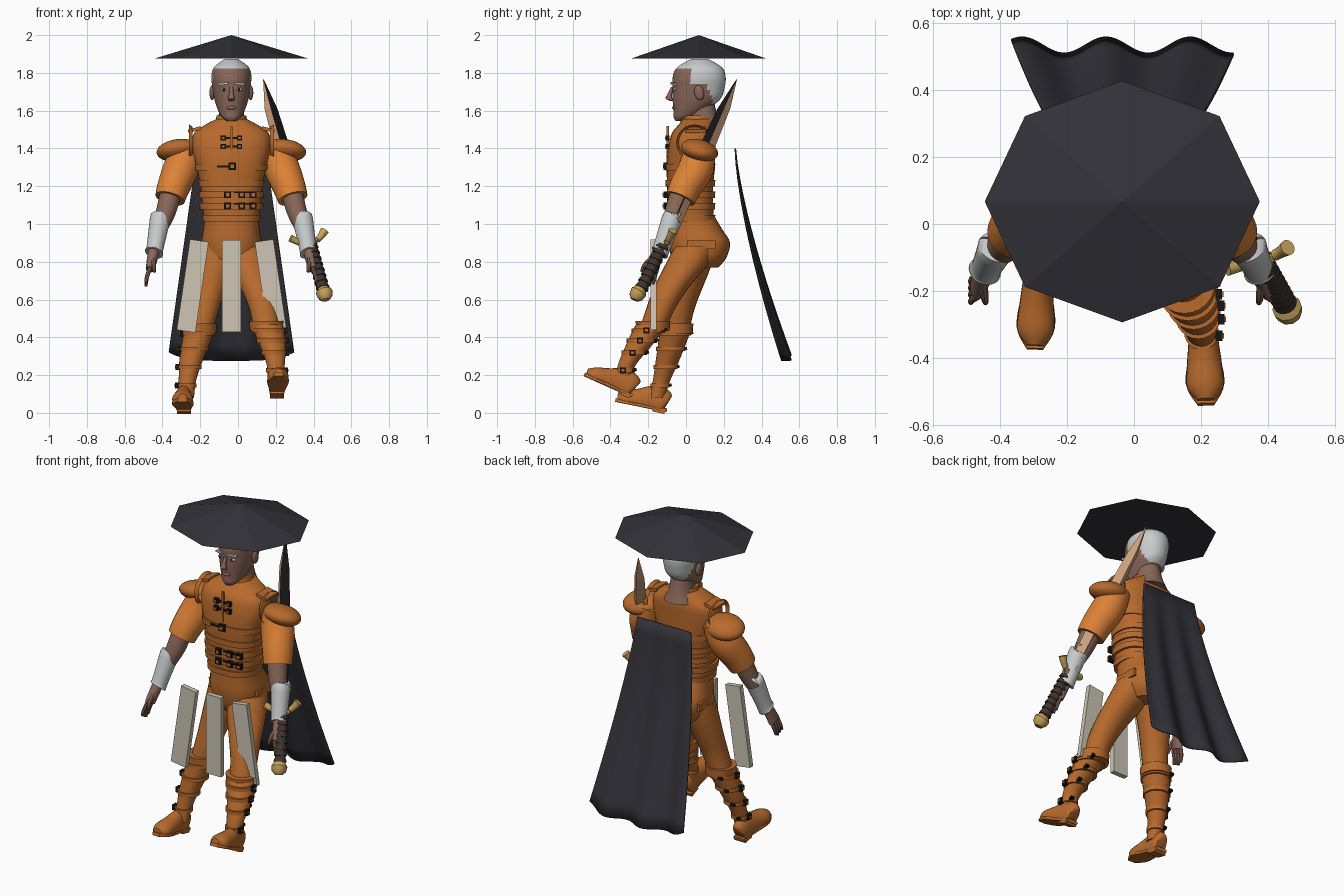
import bpy, bmesh, math
from mathutils import Vector, Matrix, Euler

if "Cube" in bpy.data.objects:
    bpy.data.objects.remove(bpy.data.objects["Cube"])

MID = -0.035  # body centre line


def material(name, r, g, b):
    m = bpy.data.materials.new(name)
    m.use_nodes = True
    m.diffuse_color = (r, g, b, 1)
    m.node_tree.nodes["Principled BSDF"].inputs["Base Color"].default_value = (r, g, b, 1)
    return m


LEATHER = material("brown_leather", .48, .145, .026)
ORANGE = material("orange_cloth", .72, .22, .037)
SKIN = material("skin", .25, .135, .10)
WHITE = material("pale_grey", .58, .60, .60)
BEIGE = material("beige_panel", .61, .56, .46)
DARK = material("charcoal_cloth", .032, .031, .040)
BLACK = material("black_metal", .008, .008, .008)
GOLD = material("gold", .58, .37, .11)
GRIP = material("dark_grip", .05, .034, .027)
TAN = material("tan_blade", .60, .35, .20)


def finish(name, bm, mat, angle=0.7):
    bmesh.ops.recalc_face_normals(bm, faces=bm.faces)
    me = bpy.data.meshes.new(name)
    bm.to_mesh(me)
    bm.free()
    me.materials.append(mat)
    if angle:
        me.shade_smooth()
        me.set_sharp_from_angle(angle=angle)
    ob = bpy.data.objects.new(name, me)
    bpy.context.collection.objects.link(ob)
    return ob


def resample(rows, k):
    """Smooth curve through rows of numbers."""
    rows = [tuple(r) + (r[-1],) * (5 - len(r)) for r in rows]
    out = []
    for i in range(len(rows) - 1):
        p = [rows[max(0, min(len(rows) - 1, i + j))] for j in (-1, 0, 1, 2)]
        for s in range(k):
            t = s / k
            out.append([b + .5 * t * (c - a + t * (2*a - 5*b + 4*c - d + t * (3*(b - c) + d - a)))
                        for a, b, c, d in zip(*p)])
    return out + [list(rows[-1])]


def loft(name, rows, mat, flat=False, n=24, k=4, power=2, angle=0.7, twist=0):
    """Skin of rings given as x, y, z, radius (, second radius)."""
    rows = resample(rows, k)
    bm = bmesh.new()
    rings = []
    for i, (x, y, z, ra, rb) in enumerate(rows):
        a, b = rows[max(i - 1, 0)], rows[min(i + 1, len(rows) - 1)]
        t = Vector((0, 0, 1)) if flat else (Vector(b[:3]) - Vector(a[:3])).normalized()
        ref = Vector((0, 1, 0)) if abs(t.x) > .75 else Vector((1, 0, 0))
        u = (ref - t * ref.dot(t)).normalized()
        v = t.cross(u)
        ring = []
        for j in range(n):
            q = math.tau * j / n + twist
            c, s = math.cos(q), math.sin(q)
            c, s = (math.copysign(abs(w) ** (2 / power), w) for w in (c, s))
            ring.append(bm.verts.new(Vector((x, y, z)) + u * ra * c + v * rb * s))
        rings.append(ring)
    for r, s in zip(rings, rings[1:]):
        for j in range(n):
            bm.faces.new((r[j], r[(j + 1) % n], s[(j + 1) % n], s[j]))
    bm.faces.new(rings[0])
    bm.faces.new(rings[-1])
    return finish(name, bm, mat, angle)


def place(loc, size, rot):
    return Matrix.LocRotScale(Vector(loc), Euler(rot), Vector(size))


def box(name, loc, size, mat, rot=(0, 0, 0)):
    bm = bmesh.new()
    bmesh.ops.create_cube(bm, size=1, matrix=place(loc, size, rot))
    return finish(name, bm, mat, 0)


def ball(name, loc, size, mat, rot=(0, 0, 0)):
    bm = bmesh.new()
    bmesh.ops.create_uvsphere(bm, u_segments=24, v_segments=14, radius=1, matrix=place(loc, size, rot))
    return finish(name, bm, mat, 1)


def buckle(name, loc, size, rot=(0, 0, 0)):
    box(name, loc, (size, .02, size), BLACK, rot)
    off = Euler(rot).to_matrix() @ Vector((0, -.008, 0))
    box(name + "_strap", Vector(loc) + off, (size * .5, .012, size * .45), LEATHER, rot)


# Hat: flat eight-sided cone
bm = bmesh.new()
bmesh.ops.create_cone(bm, cap_ends=True, segments=8, radius1=1, radius2=0, depth=.125,
                      matrix=Matrix.Translation((MID, .067, 1.9375)) @ Matrix.Diagonal((.41, .36, 1, 1)))
for v in bm.verts:  # turn so that a corner lies on each axis
    if abs(v.co.x - MID) < 1e-4 and abs(v.co.y - .067) < 1e-4:
        v.co.z = 2.0
finish("hat", bm, DARK, 0)

# Head, with hair painted by position
head = loft("head", [(MID, -.03, 1.545, .025, .025), (MID, -.01, 1.565, .05, .055), (MID, .02, 1.60, .07, .085),
                     (MID, .055, 1.66, .09, .126), (MID, .066, 1.72, .1, .138), (MID, .07, 1.78, .106, .14),
                     (MID, .072, 1.83, .092, .118), (MID, .072, 1.874, .035, .045)], SKIN, True, 40, 6, 2.1)
head.data.materials.append(WHITE)
for f in head.data.polygons:
    x, y, z = f.center
    hairline = .03 if z > 1.74 else .11 + (1.74 - z) * .4
    f.material_index = int(z > 1.825 or (y > hairline and z > 1.63))
loft("nose", [(MID, -.07, 1.725, .009), (MID, -.085, 1.69, .012), (MID, -.09, 1.665, .018), (MID, -.07, 1.65, .012)],
     SKIN, True, 12)
ball("lips", (MID, -.062, 1.615), (.026, .012, .01), SKIN)
loft("neck", [(MID, .10, 1.50, .095, .09), (MID, .09, 1.56, .07, .08), (MID, .075, 1.66, .062, .07)], SKIN, True)
for s, side in ((-1, "right"), (1, "left")):
    ball(side + "_ear", (MID + s * .102, .07, 1.695), (.014, .026, .04), SKIN, (.2, 0, 0))
    box(side + "_eyebrow", (MID + s * .042, -.066, 1.742), (.055, .016, .011), WHITE, (0, s * .12, s * .3))
    ball(side + "_eye", (MID + s * .04, -.058, 1.712), (.018, .012, .008), WHITE)
    ball(side + "_iris", (MID + s * .04, -.067, 1.712), (.007, .005, .007), BLACK)

# Vest, collar and trousers seat
loft("vest", [(MID, .025, 1.02, .145, .122), (MID, .022, 1.1, .155, .122), (MID, .022, 1.2, .165, .122),
              (MID, .025, 1.3, .185, .128), (MID, .03, 1.4, .208, .125), (MID, .04, 1.48, .198, .115),
              (MID, .055, 1.53, .13, .09), (MID, .065, 1.555, .08, .08)], LEATHER, True, 36, 4, 2.5)
loft("collar", [(MID, .06, 1.52, .1, .095), (MID, .06, 1.545, .085, .088), (MID, .062, 1.575, .078, .082)], LEATHER, True)
loft("trousers_seat", [(MID, .06, .77, .11, .11), (MID, .068, .82, .15, .145), (MID, .07, .90, .16, .163),
                       (MID, .05, .97, .15, .143), (MID, .027, 1.05, .143, .118)], LEATHER, True, 32, 4, 2.3)
for z, a in ((1.03, .152), (1.095, .168), (1.155, .172), (1.215, .173), (1.3, .191)):
    loft("belt", [(MID, .023, z - .017, a, .131), (MID, .023, z + .017, a + .002, .132)], LEATHER, True, 36, 1, 2.5)
box("vest_front_seam", (MID, -.097, 1.4), (.012, .012, .24), LEATHER)
for z in (1.095, 1.155):
    for x in (-.055, .02, .08):
        buckle("waist_buckle", (x, -.112 + abs(x - MID) * .1, z), .036)
    box("buckle_strap", (.03, -.113, z + .012), (.1, .012, .008), BLACK)
buckle("chest_buckle", (-.03, -.108, 1.305), .04)
box("chest_buckle_strap", (-.08, -.104, 1.305), (.06, .012, .012), BLACK)
for z in (1.41, 1.455):
    box("toggle_cord", (MID, -.097, z), (.1, .01, .012), BLACK)
    for s in (-1, 1):
        buckle("toggle", (MID + s * .043, -.098, z), .028)

# Arms, pads, wrist guards and hands, mirrored about the body
for s, side in ((-1, "right"), (1, "left")):
    def mirrored(rows):
        return [(MID + s * r[0],) + tuple(r[1:]) for r in rows]

    def limb(name, rows, mat, **kw):
        return loft(side + name, mirrored(rows), mat, **kw)

    bm = bmesh.new()
    ring = [bm.verts.new((MID + s * (.205 + .02 * o), .045 + (.085 + .012 * o) * math.cos(q / 24 * math.tau),
                          1.43 + (.085 + .012 * o) * math.sin(q / 24 * math.tau))) for o in (0, 1) for q in range(24)]
    for q in range(24):
        r = (q + 1) % 24
        bm.faces.new((ring[q], ring[r], ring[24 + r], ring[24 + q]))
    finish(side + "_armhole_trim", bm, LEATHER)
    box(side + "_shoulder_strap", (MID + s * .195, .05, 1.5), (.07, .11, .018), LEATHER, (0, s * .25, 0))
    ball(side + "_shoulder_pad", (MID + s * .28, .072, 1.39), (.117, .1, .056), LEATHER, (-.25, s * .12, 0))
    limb("_sleeve", [(.225, .075, 1.41, .08), (.265, .055, 1.3, .094), (.305, 0, 1.2, .087), (.325, -.03, 1.135, .08)], ORANGE)
    limb("_forearm", [(.32, -.025, 1.17, .057), (.345, -.058, 1.07, .053), (.375, -.085, .99, .044)], SKIN)
    limb("_wrist_guard", [(.376, -.072, 1.025, .057), (.38, -.08, 1.01, .054), (.405, -.13, .87, .045), (.41, -.14, .848, .05)],
         WHITE)
    limb("_palm", [(.41, -.14, .86, .03), (.42, -.165, .81, .028, .035), (.432, -.185, .76, .022, .042)], SKIN)
    for i in range(4):
        y = -.155 - .02 * i
        limb("_finger", [(.43, y, .77, .011), (.447, y - .01, .72, .011), (.452, y - .02, .67 + .01 * abs(i - 1), .007)], SKIN, n=8)
    limb("_thumb", [(.415, -.18, .82, .014), (.41, -.22, .78, .012), (.407, -.235, .745, .008)], SKIN, n=8)
    box(side + "_pocket_flap", (MID + s * .158, .08, .89), (.016, .15, .045), LEATHER, (0, s * .05, 0))

# Legs and boots, each in its own stride pose
LEGS = {
    "left": (1, [(.15, -.175, .45, .07), (.135, -.135, .55, .076), (.105, -.08, .66, .092), (.06, 0, .78, .112), (.035, .05, .88, .11)],
             [(.2, -.335, .16, .042), (.2, -.315, .25, .047), (.187, -.26, .34, .066), (.167, -.21, .42, .08), (.15, -.175, .475, .086)],
             (.205, -.295, .085), -.42),
    "right": (-1, [(-.2, -.05, .44, .07), (-.175, -.03, .55, .075), (-.15, 0, .66, .087), (-.12, .03, .78, .104), (-.1, .05, .88, .11)],
              [(-.275, -.155, .08, .042), (-.268, -.13, .17, .046), (-.25, -.1, .27, .061), (-.215, -.065, .4, .078), (-.2, -.05, .46, .083)],
              (-.285, -.11, .005), -.2),
}
for side, (s, thigh, shin, heel, pitch) in LEGS.items():
    loft(side + "_trouser_leg", thigh, LEATHER, True)
    loft(side + "_boot_shaft", shin, LEATHER, True)
    x, y, z, r = shin[-1]
    loft(side + "_boot_cuff", [(x, y, z - .04, r + .002), (x, y, z + .012, r + .006)], LEATHER, True, k=1)
    pose = place(heel, (1, 1, 1), (pitch, 0, s * .04))
    foot = loft(side + "_boot_foot", [(0, 0, .04, .03, .05), (0, -.02, .045, .042, .075), (0, -.08, .045, .045, .08),
                                      (0, -.15, .035, .052, .06), (0, -.22, .025, .054, .045), (0, -.262, .02, .025, .025)], LEATHER)
    sole = loft(side + "_boot_sole", [(0, .005, .008, .036, .012), (0, -.08, .008, .042, .012), (0, -.2, .008, .058, .012),
                                      (0, -.27, .008, .025, .012)], LEATHER, power=4)
    for ob in (foot, sole):
        for v in ob.data.vertices:
            v.co.z = max(v.co.z, 0)
        ob.data.transform(pose)
    box(side + "_boot_heel", pose @ Vector((0, -.035, .003)), (.075, .065, .028), LEATHER, (pitch, 0, 0))
    rows = resample(shin, 4)
    for i in (3, 7, 10, 13):  # boot straps with buckles
        x, y, z, r = rows[i][:4]
        loft(side + "_boot_strap", [(x, y, z - .011, r + .007), (x, y, z + .011, r + .007)], LEATHER, True, k=1)
        buckle(side + "_boot_buckle", (x + s * (r + .008), y - .01, z), .032, (0, 0, s * math.pi / 2))
        box(side + "_strap_end", (x + s * r * .5, y + r, z), (.02, .035, .016), BLACK, (.3, 0, 0))

# Three hanging panels
for x, tilt in ((-.24, .145), (MID, 0), (.173, -.145)):
    box("hanging_panel", (x, -.172, .672), (.1, .03, .485), BEIGE, (0, tilt, 0))

# Pleated cape
bm = bmesh.new()
COLS, ROWS = 60, 14
grid = []
for j in range(ROWS + 1):
    t = j / ROWS
    for i in range(COLS + 1):
        u = 2 * i / COLS - 1
        wave = math.cos((u + .9) * math.pi * 2.65)
        grid.append(bm.verts.new((MID + u * (.18 + .152 * t), .265 + .27 * t ** 1.4 + .024 * t * wave,
                                  1.4 - t * (1.122 - .045 * u ** 4))))
for j in range(ROWS):
    for i in range(COLS):
        a = j * (COLS + 1) + i
        bm.faces.new((grid[a], grid[a + 1], grid[a + COLS + 2], grid[a + COLS + 1]))
cape = finish("cape", bm, DARK)
cape.modifiers.new("thickness", "SOLIDIFY").thickness = .008

# Sword: blade, guard, wrapped grip, pommel
blade = loft("sword_blade", [(.37, -.11, .9, .04), (.24, .1, 1.38, .043), (.175, .2, 1.61, .034), (.135, .268, 1.765, .002)],
             TAN, True, 4, 1, angle=0)
blade.data.materials.append(BLACK)
for f in blade.data.polygons:
    f.material_index = int(f.normal.x > .2 and f.normal.y < -.2)
loft("sword_guard", [(.278, -.135, .925, .02), (.33, -.122, .9, .016), (.385, -.108, .895, .018), (.43, -.088, .925, .017),
                     (.458, -.07, .965, .024)], GOLD, n=14)
top, end = Vector((.385, -.12, .89)), Vector((.452, -.24, .65))
loft("sword_grip", [(*top, .027), (*end, .03)], GRIP, n=16, k=1)
for i in range(8):
    a, b = top.lerp(end, (i + .1) / 8), top.lerp(end, (i + .7) / 8)
    loft("grip_wrap", [(*a, .032), (*b, .037)], GRIP, n=16, k=1)
loft("pommel", [(.45, -.237, .66, .028), (.456, -.25, .64, .045), (.462, -.265, .615, .04), (.466, -.272, .598, .022)],
     GOLD, n=10, k=1)
